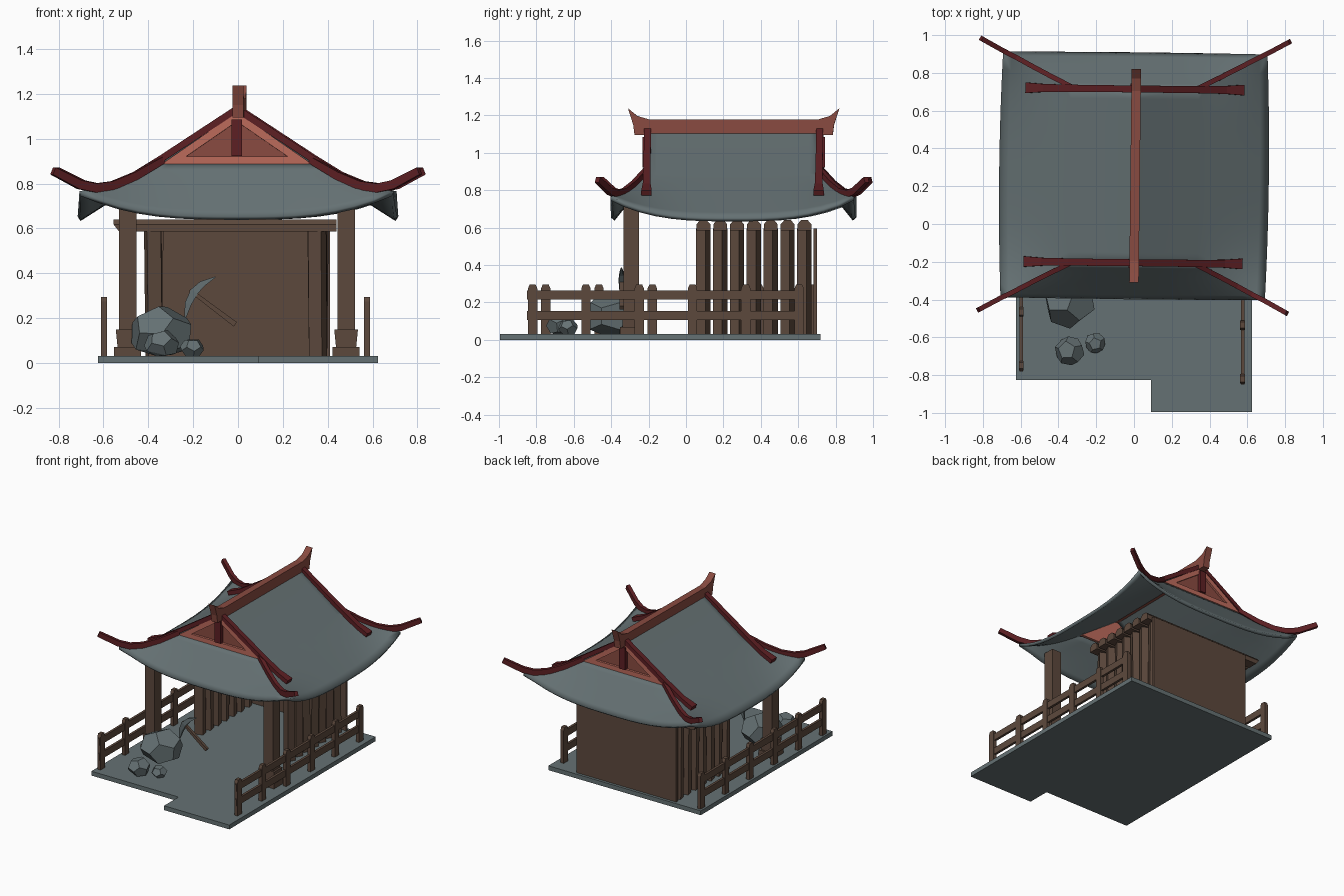
import bpy, bmesh, random
from mathutils import Vector, Matrix

random.seed(4)
if "Cube" in bpy.data.objects:
    bpy.data.objects.remove(bpy.data.objects["Cube"])

CY = 0.255  # y centre of the roof


def material(name, r, g, b):
    m = bpy.data.materials.new(name)
    m.use_nodes = True
    m.diffuse_color = (r, g, b, 1)
    m.node_tree.nodes["Principled BSDF"].inputs["Base Color"].default_value = (r, g, b, 1)
    return m


SLATE = material("slate grey", 0.13, 0.165, 0.172)
WOOD = material("brown wood", 0.108, 0.066, 0.046)
PALE = material("pale red", 0.50, 0.145, 0.105)
RED = material("mid red", 0.25, 0.07, 0.052)
DARK = material("dark red", 0.11, 0.014, 0.017)


def finish(name, bm, *mats):
    bmesh.ops.recalc_face_normals(bm, faces=bm.faces)
    me = bpy.data.meshes.new(name)
    bm.to_mesh(me)
    bm.free()
    for m in mats:
        me.materials.append(m)
    ob = bpy.data.objects.new(name, me)
    bpy.context.collection.objects.link(ob)
    return ob


def add_box(bm, x0, x1, y0, y1, z0, z1):
    size = Matrix.Diagonal((x1 - x0, y1 - y0, z1 - z0, 1))
    mid = Matrix.Translation(((x0 + x1) / 2, (y0 + y1) / 2, (z0 + z1) / 2))
    return bmesh.ops.create_cube(bm, size=1, matrix=mid @ size)["verts"]


def box(name, mat, *limits):
    bm = bmesh.new()
    add_box(bm, *limits)
    return finish(name, bm, mat)


def extrude(bm, points, offset):
    """Solid from a flat outline pushed along an offset."""
    face = bm.faces.new([bm.verts.new(p) for p in points])
    new = bmesh.ops.extrude_face_region(bm, geom=[face], use_keep_orig=True)
    moved = [v for v in new["geom"] if isinstance(v, bmesh.types.BMVert)]
    bmesh.ops.translate(bm, verts=moved, vec=offset)
    return face


def sweep(name, mat, path, widths, heights):
    """Four-sided beam along a path."""
    bm = bmesh.new()
    path = [Vector(p) for p in path]
    rings = []
    for i, p in enumerate(path):
        t = (path[min(i + 1, len(path) - 1)] - path[max(i - 1, 0)]).normalized()
        s = t.cross((0, 0, 1)).normalized()
        u = s.cross(t)
        a, b = s * widths[i] / 2, u * heights[i] / 2
        rings.append([bm.verts.new(p + d) for d in (a + b, b - a, -a - b, a - b)])
    for r, q in zip(rings, rings[1:]):
        for k in range(4):
            n = (k + 1) % 4
            bm.faces.new((r[k], r[n], q[n], q[k]))
    bm.faces.new(rings[0])
    bm.faces.new(rings[-1])
    return finish(name, bm, mat)


# Stepped floor slab
bm = bmesh.new()
extrude(bm, [(-.625, -.825, 0), (.09, -.825, 0), (.09, -.995, 0), (.625, -.995, 0),
             (.625, .72, 0), (-.625, .72, 0)], (0, 0, .032))
finish("floor_slab", bm, SLATE)

# Curved roof: straight upper slopes, then four skirts lifting at the corners
bm = bmesh.new()
INX, INY, OUTX, OUTY = .34, .465, .70, .65
NS, NV = 16, 8


def skirt(s, v, axis, sign):
    d0, d1, a0, a1 = (INX, OUTX, INY, OUTY) if axis == 0 else (INY, OUTY, INX, OUTX)
    bow = .014 if axis == 0 else .004
    out = sign * (d0 + (d1 - d0) * v + bow * (1 - s * s) * v)
    along = s * (a0 + (a1 - a0) * v)
    z = .89 - .238 * v + .115 * abs(s) ** 3 * v * v
    return (out, CY + along, z) if axis == 0 else (along, CY + out, z)


def grid(f, nv):
    rows = [[bm.verts.new(f(2 * i / NS - 1, j / nv)) for i in range(NS + 1)] for j in range(nv + 1)]
    for r, q in zip(rows, rows[1:]):
        for i in range(NS):
            bm.faces.new((r[i], r[i + 1], q[i + 1], q[i]))


for sign in (-1, 1):
    for axis in (0, 1):
        grid(lambda s, v: skirt(s, v, axis, sign), NV)
    grid(lambda s, v: (sign * INX * v, CY + s * INY, 1.125 - .235 * v), 1)
bmesh.ops.remove_doubles(bm, verts=bm.verts, dist=.0005)
roof = finish("roof", bm, SLATE)
mod = roof.modifiers.new("thickness", "SOLIDIFY")
mod.thickness = .022
mod.offset = -1
bpy.context.view_layer.objects.active = roof
roof.select_set(True)
bpy.ops.object.shade_smooth_by_angle(angle=.5)
roof.select_set(False)
roof_parts = [roof]

# Ridge with upturned ends
half = [(.53, 1.095), (.537, 1.15), (.565, 1.238), (.515, 1.197), (.45, 1.178)]
outline = half + [(-d, z) for d, z in reversed(half)]
bm = bmesh.new()
extrude(bm, [(-.019, CY + d, z) for d, z in outline], (.05, 0, 0))
roof_parts.append(finish("ridge", bm, RED))

for end, label in ((-1, "front"), (1, "back")):
    # Gable: flat frame, straight-sided sunk panel and a centre post
    y = CY + end * .474
    bm = bmesh.new()
    tri = [(-.335, y, .887), (.335, y, .887), (0, y, 1.118)]
    face = extrude(bm, tri, (0, -end * .03, 0))
    bmesh.ops.recalc_face_normals(bm, faces=bm.faces)
    for rim, sink in ((.034, 0), (.0005, -.015)):
        bmesh.ops.inset_individual(bm, faces=[face], thickness=rim, depth=sink,
                                   use_even_offset=True)
    face.material_index = 1
    roof_parts.append(finish(label + "_gable", bm, PALE, RED))
    roof_parts.append(box(label + "_gable_post", DARK, -.024, .024, y - .014, y + .014, .922, 1.085))

    for sx, side in ((1, "left"), (-1, "right")):
        # Rib running down the slope beside the gable
        yr = CY + end * .46
        rib = [(0, 1.132), (.34, .909), (.48, .823), (.575, .785)]
        roof_parts.append(sweep(
            f"{label}_{side}_verge_rib", DARK, [(sx * x, yr, z) for x, z in rib],
            [.036, .038, .042, .056], [.03] * 4))
        # Upturned hip rib
        hip = [(.33, .465, .905), (.45, .525, .835), (.55, .577, .792),
               (.63, .62, .78), (.70, .655, .795), (.817, .719, .856)]
        roof_parts.append(sweep(
            f"{label}_{side}_hip_rib", DARK, [(sx * x, CY + end * d, z) for x, d, z in hip],
            [.026] * 6, [.03, .035, .038, .04, .04, .034]))

# The roof sits very slightly turned on the building
pivot = Matrix.Translation((0, CY, 0))
turn = pivot @ Matrix.Rotation(-.011, 4, "Z") @ pivot.inverted()
for part in roof_parts:
    part.data.transform(turn)

# Back wall
box("back_wall", WOOD, -.41, .41, .682, .7, .03, .595)

# Louvred side walls of turned slats, with a cross beam over each pair
for i in range(7):
    y = .093 + .09 * i
    for x, angle, side in ((.357, -.45, "left"), (-.375, .25, "right")):
        bm = bmesh.new()
        vs = add_box(bm, -.032, .032, -.027, .027, .03, .595)
        place = Matrix.Translation((x, y, 0)) @ Matrix.Rotation(angle, 4, "Z")
        bmesh.ops.transform(bm, matrix=place, verts=vs)
        lean = random.uniform(-.008, .008)
        for v in vs:
            if v.co.z > .3:
                v.co.x += lean
        finish(f"{side}_wall_slat_{i + 1}", bm, WOOD)
    bm = bmesh.new()
    section = [(-.037, .585), (.037, .585), (.037, .618), (.018, .64), (-.018, .64), (-.037, .618)]
    extrude(bm, [(-.53, y + d, z) for d, z in section], (.97, 0, 0))
    for v in bm.verts:
        if v.co.x < 0 and v.co.z > .6:
            v.co.x -= .025
    finish(f"cross_beam_{i + 1}", bm, WOOD)

# Front columns on stepped feet
for x, side in ((.482, "left"), (-.492, "right")):
    bm = bmesh.new()
    add_box(bm, x - .039, x + .039, -.333, -.25, .03, .72)
    add_box(bm, x - .06, x + .06, -.353, -.232, .03, .07)
    for v in add_box(bm, x - .045, x + .045, -.34, -.244, .07, .15):
        if v.co.z > .1:
            v.co.x += .008 if v.co.x > x else -.008
    finish(side + "_column", bm, WOOD)

# Side railings with pointed posts
for x, y0, side in ((.575, -.82, "left"), (-.597, -.75, "right")):
    bm = bmesh.new()
    for z in (.105, .215):
        add_box(bm, x - .009, x + .009, y0 - .03, y0 + 1.45, z, z + .05)
    for i in range(6):
        y = y0 + .285 * i
        add_box(bm, x - .013, x + .013, y - .025, y + .025, .03, .275)
        for v in add_box(bm, x - .013, x + .013, y - .025, y + .025, .275, .295):
            if v.co.z > .28:
                v.co.y = y + (v.co.y - y) * .65
    finish(side + "_railing", bm, WOOD)


# Faceted boulders
def boulder(name, centre, radius):
    src = bmesh.new()
    bmesh.ops.create_icosphere(src, subdivisions=1, radius=1)
    pts = [f.calc_center_median().normalized() for f in src.faces]
    src.free()
    bm = bmesh.new()
    spin = Matrix.Rotation(random.uniform(0, 3), 3, (1, 2, 1))
    for p in pts:
        p = spin @ p * random.uniform(.98, 1.06) * radius
        bm.verts.new((p.x, p.y, max(p.z * .85, .031 - centre[2])))
    hull = bmesh.ops.convex_hull(bm, input=bm.verts)
    bmesh.ops.delete(bm, geom=hull["geom_interior"], context="VERTS")
    bmesh.ops.dissolve_limit(bm, angle_limit=.2, verts=bm.verts, edges=bm.edges)
    bmesh.ops.translate(bm, verts=bm.verts, vec=centre)
    finish(name, bm, SLATE)


boulder("large_boulder", (-.34, -.405, .13), .145)
boulder("medium_rock", (-.34, -.672, .083), .078)
boulder("small_rock", (-.205, -.63, .066), .054)

# Pickaxe leaning on the large boulder
PY = -.345
sweep("pickaxe_handle", WOOD, [(-.215, PY, .325), (-.012, PY, .172)],
      [.02, .02], [.016, .024])
head = [(-.237, .195), (-.222, .265), (-.195, .318), (-.16, .352), (-.1, .384)]
sweep("pickaxe_head", SLATE, [(x, PY, z) for x, z in head],
      [.008, .022, .03, .022, .006], [.006, .03, .036, .028, .004])
